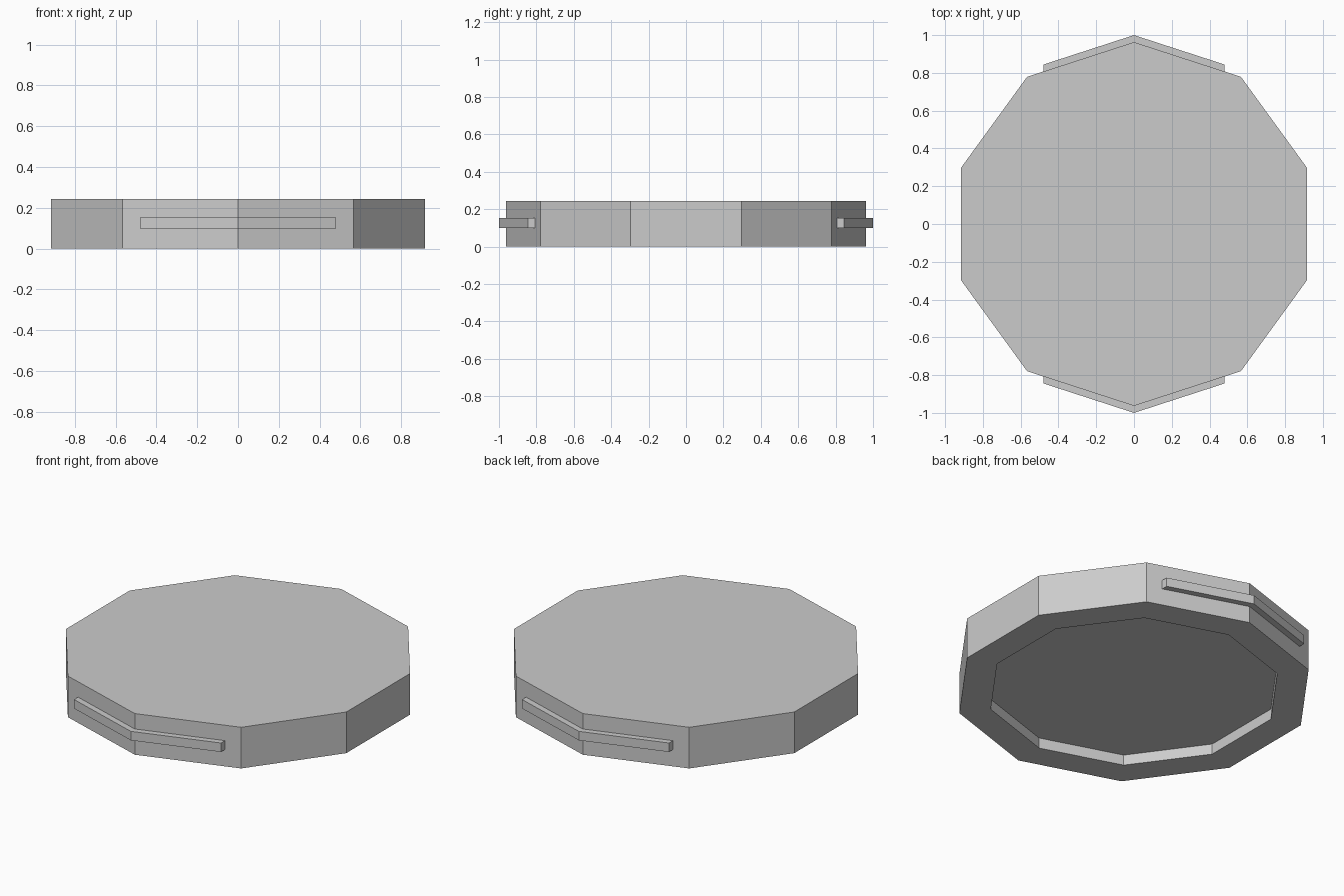
import bpy, bmesh, math

SIDES, RADIUS, HEIGHT = 10, 0.963, 0.243
RECESS_RADIUS, RECESS_DEPTH = 0.79, 0.062

cube = bpy.data.objects.get("Cube")
if cube:
    bpy.data.objects.remove(cube, do_unlink=True)

grey = bpy.data.materials.new("light_grey")
grey.use_nodes = True
colour = (0.6, 0.6, 0.6, 1)
grey.diffuse_color = colour
grey.node_tree.nodes["Principled BSDF"].inputs["Base Color"].default_value = colour


def add_object(name, bm):
    bmesh.ops.recalc_face_normals(bm, faces=bm.faces)
    mesh = bpy.data.meshes.new(name)
    bm.to_mesh(mesh)
    bm.free()
    mesh.materials.append(grey)
    obj = bpy.data.objects.new(name, mesh)
    bpy.context.collection.objects.link(obj)
    return obj


def ring(bm, radius, z):
    # a corner points to the front and to the back
    step = 2 * math.pi / SIDES
    return [bm.verts.new((radius * math.sin(i * step), radius * math.cos(i * step), z))
            for i in range(SIDES)]


def bridge(bm, a, b):
    for i in range(len(a)):
        j = (i + 1) % len(a)
        bm.faces.new((a[i], a[j], b[j], b[i]))


# Ten-sided lid with a shallow recess underneath
bm = bmesh.new()
rings = [ring(bm, RADIUS, HEIGHT), ring(bm, RADIUS, 0),
         ring(bm, RECESS_RADIUS, 0), ring(bm, RECESS_RADIUS, RECESS_DEPTH)]
for upper, lower in zip(rings, rings[1:]):
    bridge(bm, upper, lower)
bm.faces.new(rings[0])
bm.faces.new(rings[-1])
add_object("lid_body", bm)


# Bent grip bars that follow the front and back corners
def grip(name, side):
    half, low, high, thick = 0.48, 0.099, 0.152, 0.037
    slope = math.tan(math.pi / SIDES)
    outline = [(x, RADIUS - abs(x) * slope) for x in (-half, 0, half)]
    outline += [(x, y + thick) for x, y in reversed(outline)]
    bm = bmesh.new()
    loops = [[bm.verts.new((x, side * y, z)) for x, y in outline] for z in (low, high)]
    bridge(bm, *loops)
    for loop in loops:
        bm.faces.new(loop)
    add_object(name, bm)


grip("front_grip", -1)
grip("back_grip", 1)
